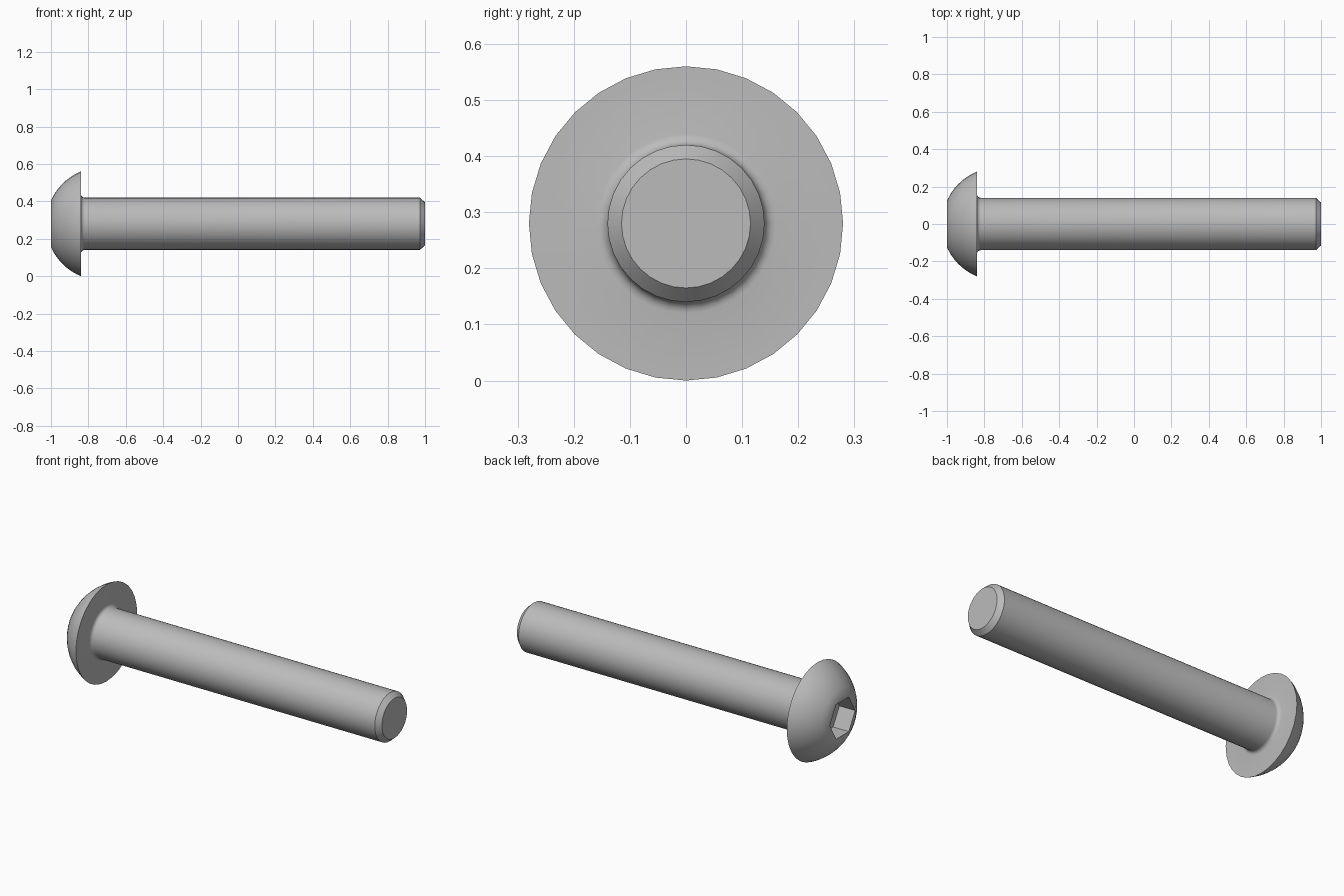
import bpy, bmesh
from math import sin, cos, pi, radians, sqrt

cube = bpy.data.objects.get("Cube")
if cube:
    bpy.data.objects.remove(cube)

SIDES = 32
AXIS_Z = 0.28
HEAD_R, FLAT_R, SHANK_R = 0.28, 0.125, 0.14
HEAD_X = -0.84          # underside of the head
FILLET = 0.02
SOCKET_R, SOCKET_DEPTH = 0.115, 0.1

steel = bpy.data.materials.new("steel_grey")
steel.use_nodes = True
colour = (0.5, 0.5, 0.5, 1)
steel.diffuse_color = colour
steel.node_tree.nodes["Principled BSDF"].inputs["Base Color"].default_value = colour

# Profile (x, radius): domed head, underside fillet, shank, chamfered tip
centre = HEAD_X + 0.116
dome_r = sqrt(HEAD_R ** 2 + 0.116 ** 2)
profile = [(-1, FLAT_R)]
for i in range(1, 8):
    x = -1 + (HEAD_X + 1) * i / 8
    profile.append((x, sqrt(dome_r ** 2 - (x - centre) ** 2)))
profile.append((HEAD_X, HEAD_R))
for i in range(5):
    a = pi / 2 * i / 4
    profile.append((HEAD_X + FILLET * (1 - cos(a)),
                    SHANK_R + FILLET * (1 - sin(a))))
profile += [(0.972, SHANK_R), (1, 0.115)]

bm = bmesh.new()


def ring(x, radius, sides):
    """Circle of vertices around the screw axis."""
    return [bm.verts.new((x, radius * cos(2 * pi * i / sides),
                          AXIS_Z + radius * sin(2 * pi * i / sides)))
            for i in range(sides)]


def join(a, b):
    """Wall of quads between two rings."""
    n = len(a)
    for i in range(n):
        j = (i + 1) % n
        bm.faces.new((a[i], a[j], b[j], b[i]))


# Revolved body
rings = [ring(x, r, SIDES) for x, r in profile]
for a, b in zip(rings, rings[1:]):
    join(a, b)
bm.faces.new(rings[-1])

# Hexagonal socket
mouth = ring(-1, SOCKET_R, 6)
floor = ring(-1 + SOCKET_DEPTH, SOCKET_R, 6)
join(mouth, floor)
bm.faces.new(floor)

# Flat front of the head around the socket
edges = [bm.edges.get((loop[i - 1], loop[i]))
         for loop in (rings[0], mouth) for i in range(len(loop))]
bmesh.ops.triangle_fill(bm, use_beauty=True, use_dissolve=False,
                        edges=edges, normal=(-1, 0, 0))
bmesh.ops.recalc_face_normals(bm, faces=bm.faces)

mesh = bpy.data.meshes.new("button_head_screw")
bm.to_mesh(mesh)
bm.free()
mesh.materials.append(steel)
screw = bpy.data.objects.new("button_head_screw", mesh)
bpy.context.collection.objects.link(screw)

bpy.ops.object.select_all(action="DESELECT")
screw.select_set(True)
bpy.context.view_layer.objects.active = screw
bpy.ops.object.shade_smooth_by_angle(angle=radians(30))
